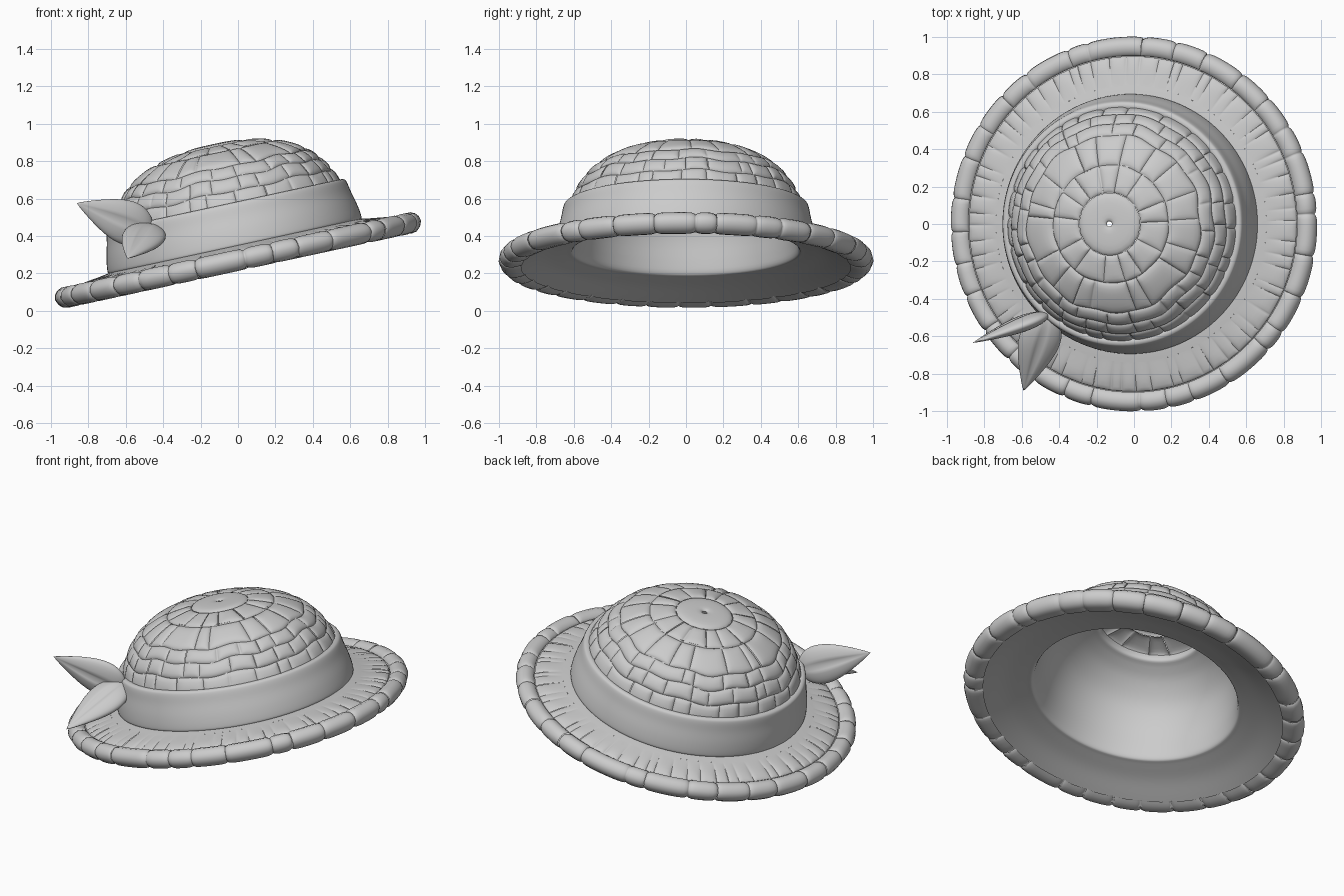
import bpy, bmesh, math, random
from mathutils import Vector, Matrix

if "Cube" in bpy.data.objects:
    bpy.data.objects.remove(bpy.data.objects["Cube"])
random.seed(4)
TAU = math.tau

straw = bpy.data.materials.new("plain_grey")
straw.use_nodes = True
grey = (0.6, 0.6, 0.6, 1)
straw.diffuse_color = grey
straw.node_tree.nodes["Principled BSDF"].inputs["Base Color"].default_value = grey

# the whole hat leans down towards -x
TILT = Matrix.Translation((0, 0, 0.27)) @ Matrix.Rotation(math.radians(-12.2), 4, "Y")


def finish(name, bm, matrix=TILT, weld=True):
    if weld:
        bmesh.ops.remove_doubles(bm, verts=bm.verts, dist=0.0005)
    for f in bm.faces:
        f.smooth = True
    mesh = bpy.data.meshes.new(name)
    bm.to_mesh(mesh)
    bm.free()
    mesh.materials.append(straw)
    ob = bpy.data.objects.new(name, mesh)
    bpy.context.collection.objects.link(ob)
    ob.matrix_world = matrix
    return ob


def curve_point(profile, t):
    """Smooth curve through the (radius, height) points; t counts points."""
    n = len(profile) - 1
    i = min(max(int(t), 0), n - 1)
    f = t - i
    a, b, c, d = (Vector(profile[min(max(k, 0), n)]) for k in range(i - 1, i + 3))
    return 0.5 * (2 * b + (c - a) * f + (2 * a - 5 * b + 4 * c - d) * f ** 2
                  + (3 * b - a - 3 * c + d) * f ** 3)


def surface_point(profile, t, angle, sink):
    p = curve_point(profile, t)
    d = (curve_point(profile, t + 0.02) - curve_point(profile, t - 0.02)).normalized()
    r, h = p.x - d.y * sink, p.y + d.x * sink
    return (r * math.cos(angle), r * math.sin(angle), h)


def add_grid(bm, rows, closed=False):
    vs = [[bm.verts.new(p) for p in row] for row in rows]
    for a, b in zip(vs, vs[1:]):
        n = len(a)
        for i in range(n if closed else n - 1):
            j = (i + 1) % n
            bm.faces.new((a[i], a[j], b[j], b[i]))
    return vs


def lathe(name, profile, steps=4, segments=128):
    bm = bmesh.new()
    count = (len(profile) - 1) * steps
    rows = [[surface_point(profile, k / steps, TAU * i / segments, 0)
             for i in range(segments)] for k in range(count + 1)]
    add_grid(bm, rows, closed=True)
    return finish(name, bm)


def samples(length, step):
    """Distances across a block, packed closely beside its edges."""
    near = [min(d, length * k) for d, k in ((0, 0), (.006, .06), (.014, .15), (.03, .3))]
    n = max(1, math.ceil((length - 2 * near[-1]) / step))
    mid = [near[-1] + (length - 2 * near[-1]) * k / n for k in range(1, n)]
    return near + mid + [length - d for d in reversed(near)]


def block_ring(bm, profile, t0, t1, count, depth, ends=(1, 1), wobble=(0, 0), jitter=0.3):
    """One course of pillowed blocks parted by grooves."""
    size = sum((curve_point(profile, t0 + (t1 - t0) * (k + 1) / 12)
                - curve_point(profile, t0 + (t1 - t0) * k / 12)).length for k in range(12))
    radius = max(curve_point(profile, (t0 + t1) / 2).x, 0.05)
    joints = [TAU * (i + random.uniform(-jitter, jitter)) / count for i in range(count)]
    joints.append(joints[0] + TAU)
    for a0, a1 in zip(joints, joints[1:]):
        width = (a1 - a0) * radius
        cut = depth * random.uniform(0.6, 1.2)
        rows = []
        for v in samples(size, 0.03):
            row = []
            for u in samples(width, 0.03):
                angle = a0 + u / radius
                wave = math.sin(13 * angle) + math.sin(7 * angle + 1)
                low, high = t0 + wobble[0] * wave, t1 + wobble[1] * wave
                g_low = ends[0] * math.exp(-v / 0.013)
                g_high = ends[1] * math.exp(-(size - v) / 0.013)
                g_side = math.exp(-min(u, width - u) / 0.013) if count > 1 else 0
                g_side *= 1 if ends[1] else 1 - v / size
                sink = max(depth * max(g_low, g_high), cut * g_side)
                row.append(surface_point(profile, low + (high - low) * v / size, angle, sink))
            rows.append(row)
        add_grid(bm, rows)


# crown: courses of blocks from the band up to the cap
crown = [(.635, .28), (.605, .36), (.563, .43), (.505, .495), (.425, .55),
         (.32, .595), (.17, .627), (.015, .637)]
bounds = [0, 1.2, 2.3, 3.3, 5, 6, 7]
waves = [0, .07, .09, .07, .01, 0, 0]
bm = bmesh.new()
for k, count in enumerate((26, 27, 23, 18, 14, 1)):
    block_ring(bm, crown, bounds[k], bounds[k + 1], count, 0.014,
               wobble=(waves[k], waves[k + 1]))
finish("crown", bm)

# brim: plaited top fading out towards the band, then a smooth collar
brim = [(.9, .04), (.85, .054), (.8, .062), (.74, .07), (.69, .078), (.62, .085)]
bm = bmesh.new()
block_ring(bm, brim, 0, 3, 66, 0.013, ends=(1, 0))
finish("brim_top", bm)
lathe("brim_collar", brim[3:])

# thick rolled edge in long blocks
bm = bmesh.new()
edge = [(.88, -.042), (.93, -.056), (.975, -.046), (1.002, 0), (.985, .04), (.945, .058), (.895, .04)]
block_ring(bm, edge, 0, 6, 32, 0.012, ends=(0, 1))
bm_edge = finish("brim_edge", bm)

# ribbon band
lathe("band", [(.66, .06), (.69, .075), (.694, .10), (.685, .16), (.668, .23),
               (.657, .285), (.646, .303), (.625, .306), (.60, .29)])

# smooth lining: open ceiling ring, inner wall and flared underside
lathe("lining", [(.31, .59), (.31, .55), (.35, .53), (.43, .48), (.52, .38), (.57, .25),
                 (.59, .12), (.605, .055), (.64, .042), (.75, .015), (.86, -.025), (.93, -.05)])


def leaf(name, base, tip, across, width, thick):
    base, tip = Vector(base), Vector(tip)
    along = (tip - base).normalized()
    across = Vector(across)
    across = (across - along * across.dot(along)).normalized()
    normal = along.cross(across)
    bm = bmesh.new()
    rows = []
    for i in range(25):
        u = i / 24
        # broad near the stalk, drawn out to a point
        shape = max(math.sin(math.pi * u ** 0.7) ** 0.8 * (1.06 - 0.35 * u), 0.01)
        row = []
        for k in range(32):
            a = TAU * k / 32
            crease = 1 - 0.45 * math.exp(-(math.cos(a) / 0.12) ** 2) * math.sin(math.pi * u)
            row.append(base + along * (tip - base).length * u
                       + across * width / 2 * shape * math.cos(a)
                       + normal * thick / 2 * shape * math.sin(a) * crease)
        rows.append(row)
    vs = add_grid(bm, rows, closed=True)
    bm.faces.new(vs[0])
    bm.faces.new(vs[-1])
    bmesh.ops.recalc_face_normals(bm, faces=bm.faces)
    finish(name, bm, Matrix.Identity(4), weld=False)


# pair of leaves tucked at the front right of the band
leaf("upper_leaf", (-.46, -.48, .42), (-.86, -.635, .575), (.1, -.1, 1), .25, .09)
leaf("lower_leaf", (-.46, -.48, .455), (-.59, -.89, .28), (1, -.2, -.2), .24, .1)
